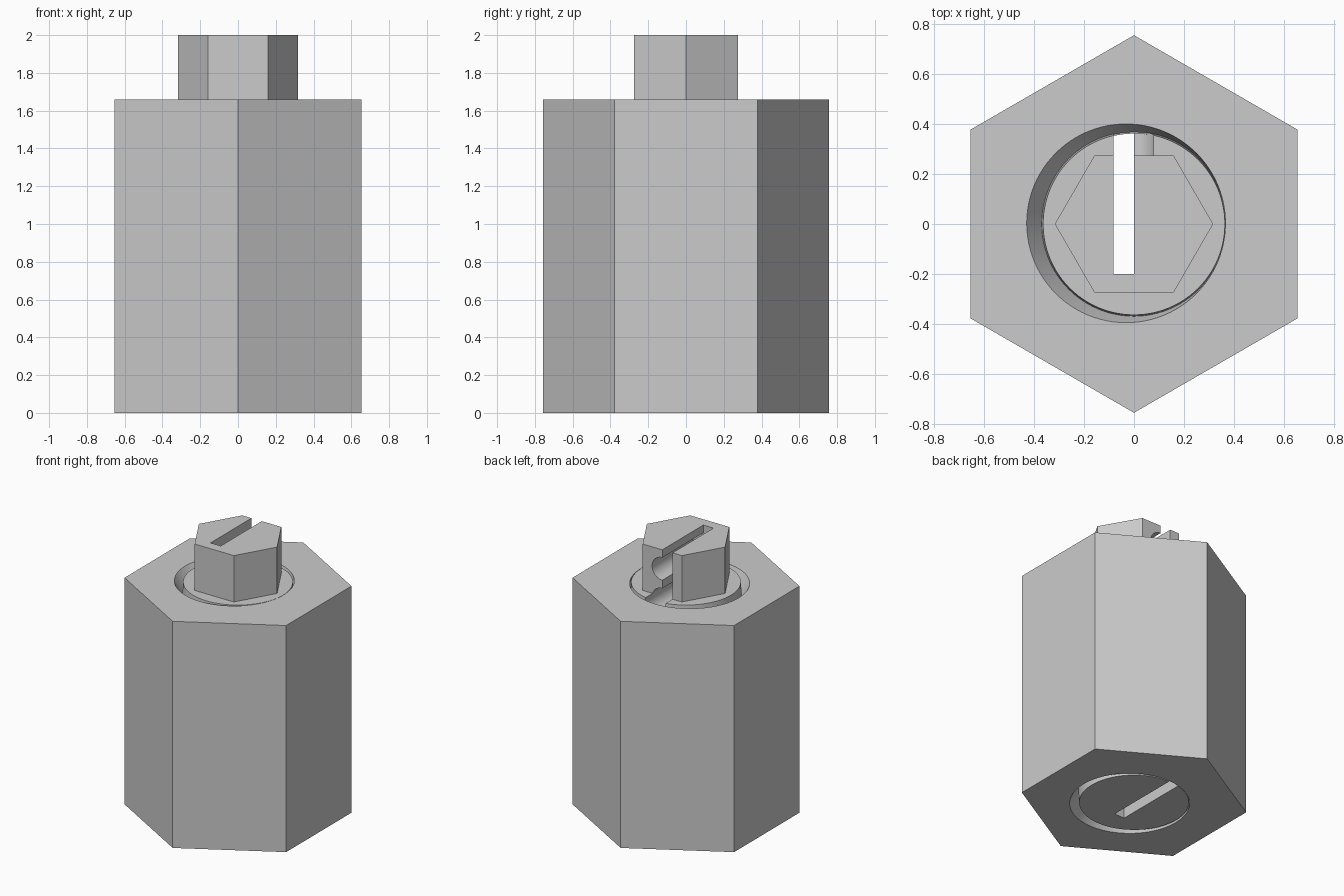
import bpy, bmesh, math
from mathutils import Matrix, Vector

if "Cube" in bpy.data.objects:
    bpy.data.objects.remove(bpy.data.objects["Cube"])

grey = bpy.data.materials.new("plain grey")
grey.diffuse_color = (0.6, 0.6, 0.6, 1)
grey.use_nodes = True
grey.node_tree.nodes["Principled BSDF"].inputs["Base Color"].default_value = grey.diffuse_color


def make(name, bm):
    bmesh.ops.recalc_face_normals(bm, faces=bm.faces)
    me = bpy.data.meshes.new(name)
    bm.to_mesh(me)
    bm.free()
    ob = bpy.data.objects.new(name, me)
    bpy.context.collection.objects.link(ob)
    me.materials.append(grey)
    return ob


def loft(name, sides, rings, turn=0.0):
    """Closed solid through rings given as (centre x, centre y, z, radius)."""
    bm = bmesh.new()
    loops = []
    for cx, cy, z, r in rings:
        angles = [turn + math.tau * i / sides for i in range(sides)]
        loops.append([bm.verts.new((cx + r * math.cos(a), cy + r * math.sin(a), z)) for a in angles])
    for lo, hi in zip(loops, loops[1:]):
        for i in range(sides):
            j = (i + 1) % sides
            bm.faces.new((lo[i], lo[j], hi[j], hi[i]))
    bm.faces.new(loops[0])
    bm.faces.new(loops[-1])
    return make(name, bm)


def combine(target, other, operation):
    mod = target.modifiers.new(operation.lower(), 'BOOLEAN')
    mod.object, mod.operation, mod.solver = other, operation, 'EXACT'
    bpy.context.view_layer.objects.active = target
    bpy.ops.object.modifier_apply(modifier=mod.name)
    bpy.data.objects.remove(other)


TOP = 1.66

# Hexagonal nut body with a through hole
nut = loft("nut_body", 6, [(0, 0, 0, 0.756), (0, 0, TOP, 0.756)], math.pi / 6)
combine(nut, loft("hole", 96, [(0, 0, -0.1, 0.362), (0, 0, TOP + 0.1, 0.362)]), 'DIFFERENCE')


# Crescent thread run-outs, leaning to one side at each end of the hole
def crescent(z, inward, angle):
    d = Vector((math.cos(angle), math.sin(angle))) * 0.032
    out = (d.x, d.y, z - inward * 0.02, 0.398)
    rim = (d.x, d.y, z, 0.398)
    floor = (0, 0, z + inward * 0.09, 0.368)
    combine(nut, loft("crescent", 96, [out, rim, floor]), 'DIFFERENCE')


crescent(TOP, -1, math.radians(175))
crescent(0, 1, math.radians(-63))

# Round bolt shank, tapering slightly at both ends, with a hexagonal head
bolt = loft("bolt", 96, [(0, 0, 0, 0.364), (0, 0, 0.09, 0.37),
                         (0, 0, TOP - 0.09, 0.37), (0, 0, TOP, 0.364)])
combine(bolt, loft("head", 6, [(0, 0, TOP - 0.2, 0.317), (0, 0, 2.0, 0.317)]), 'UNION')

# Key slot, open at the back and running the full length
bm = bmesh.new()
bmesh.ops.create_cube(bm, size=1, matrix=Matrix.Translation((-0.0415, 0.15, 1)) @ Matrix.Diagonal((0.083, 0.7, 2.4, 1)))
combine(bolt, make("slot", bm), 'DIFFERENCE')

# Row of round grooves down one side of the slot
for i in range(7):
    bm = bmesh.new()
    bmesh.ops.create_cone(bm, cap_ends=True, segments=32, radius1=0.083, radius2=0.083, depth=0.7,
                          matrix=Matrix.Translation((0, 0.15, 1.86 - 0.226 * i)) @ Matrix.Rotation(math.pi / 2, 4, 'X'))
    combine(bolt, make("groove", bm), 'DIFFERENCE')

# Smooth the round walls, keep the edges sharp
for ob in (nut, bolt):
    bpy.ops.object.select_all(action='DESELECT')
    ob.select_set(True)
    bpy.context.view_layer.objects.active = ob
    bpy.ops.object.shade_smooth_by_angle(angle=math.radians(25))
